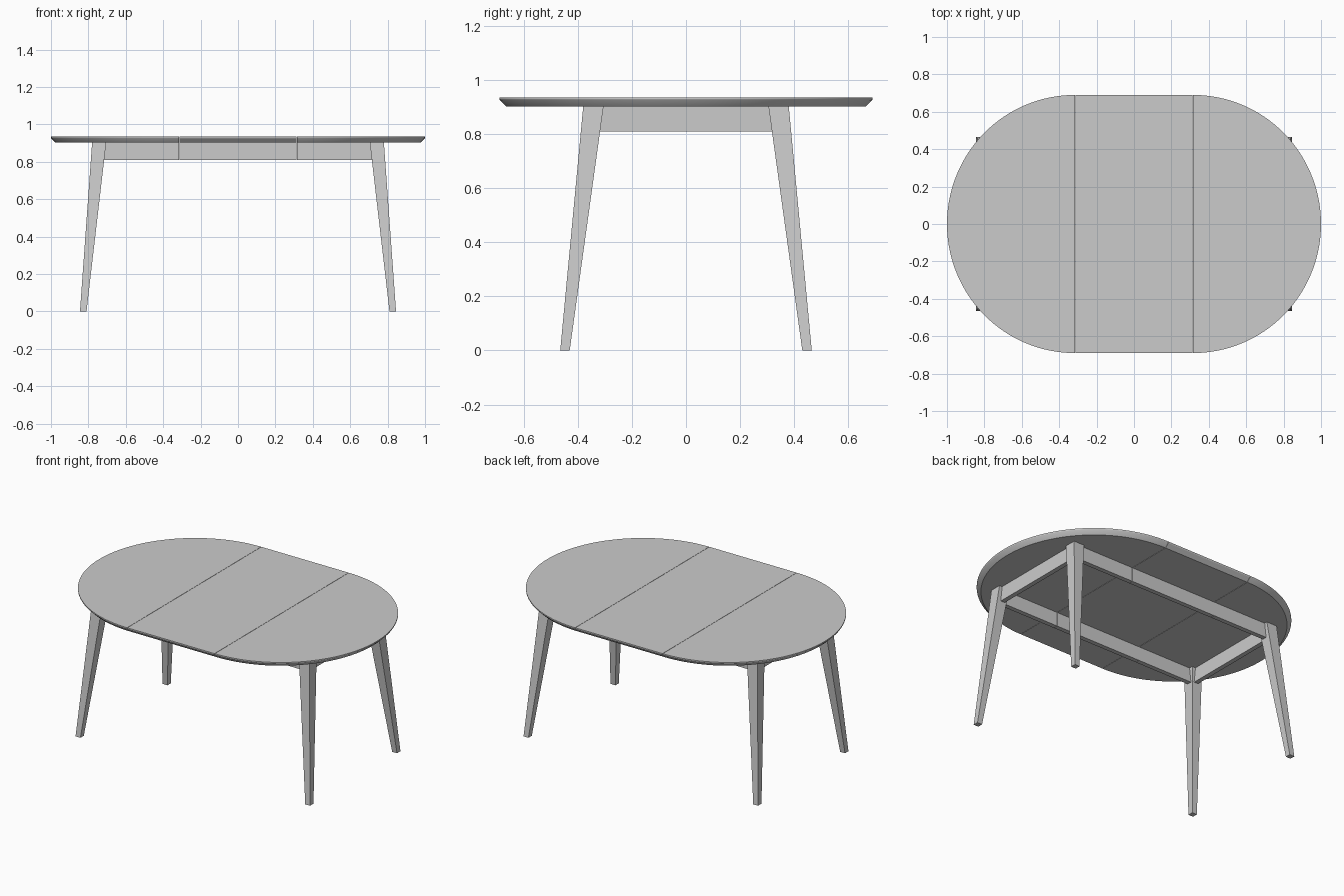
import bpy, bmesh, math
from mathutils import Vector

cube = bpy.data.objects.get("Cube")
if cube:
    bpy.data.objects.remove(cube, do_unlink=True)

grey = bpy.data.materials.new("light grey")
grey.use_nodes = True
colour = (0.6, 0.6, 0.6, 1)
grey.diffuse_color = colour
grey.node_tree.nodes["Principled BSDF"].inputs["Base Color"].default_value = colour

TOP, UNDER, APRON = 0.935, 0.902, 0.81
SEAM, RADIUS, GAP = 0.315, 0.69, 0.001


def loft(name, rings):
    """Solid skinned through a stack of matching rings of points."""
    bm = bmesh.new()
    loops = [[bm.verts.new(p) for p in ring] for ring in rings]
    for a, b in zip(loops, loops[1:]):
        for i in range(len(a)):
            j = (i + 1) % len(a)
            bm.faces.new((a[i], a[j], b[j], b[i]))
    bm.faces.new(loops[0])
    bm.faces.new(loops[-1])
    bmesh.ops.recalc_face_normals(bm, faces=bm.faces)
    mesh = bpy.data.meshes.new(name)
    bm.to_mesh(mesh)
    bm.free()
    mesh.materials.append(grey)
    obj = bpy.data.objects.new(name, mesh)
    bpy.context.collection.objects.link(obj)
    return obj


def rect(x0, x1, y0, y1, z):
    return [(x0, y0, z), (x1, y0, z), (x1, y1, z), (x0, y1, z)]


def box(name, x0, x1, y0, y1, z0, z1):
    return loft(name, [rect(x0, x1, y0, y1, z) for z in (z0, z1)])


def smooth(obj):
    bpy.ops.object.select_all(action="DESELECT")
    obj.select_set(True)
    bpy.context.view_layer.objects.active = obj
    bpy.ops.object.shade_smooth_by_angle(angle=math.radians(20))


# Tabletop: inset and height of the undercut rim, bottom to top
rim = [(0.025, UNDER), (0.002, TOP - 0.01), (0, TOP - 0.006), (0, TOP)]


def half_round(side, inset, z):
    r, n = RADIUS - inset, 64
    ring = []
    for i in range(n + 1):
        a = math.pi * (i / n - 0.5)
        x = side * (SEAM + GAP + (r - GAP) * math.cos(a) * (1 - SEAM - inset) / r)
        ring.append((x, r * math.sin(a), z))
    return ring


for side, label in ((1, "left"), (-1, "right")):
    smooth(loft(f"{label}_top_panel", [half_round(side, i, z) for i, z in rim]))
loft("centre_leaf", [rect(GAP - SEAM, SEAM - GAP, i - RADIUS, RADIUS - i, z) for i, z in rim])

# Splayed, tapered legs
for sx, lr in ((1, "left"), (-1, "right")):
    for sy, fb in ((-1, "front"), (1, "back")):
        foot = rect(sx * 0.81, sx * 0.845, sy * 0.43, sy * 0.465, 0)
        head = rect(sx * 0.705, sx * 0.78, sy * 0.305, sy * 0.38, UNDER)
        loft(f"{fb}_{lr}_leg", [foot, head])

# Aprons: long rails split at the leaf seams, plus the end rails
for sy, fb in ((-1, "front"), (1, "back")):
    y0, y1 = sy * 0.33, sy * 0.36
    box(f"{fb}_apron_centre", GAP - SEAM, SEAM - GAP, y0, y1, APRON, UNDER)
    for sx, lr in ((1, "left"), (-1, "right")):
        box(f"{fb}_apron_{lr}", sx * (SEAM + GAP), sx * 0.73, y0, y1, APRON, UNDER)
for sx, lr in ((1, "left"), (-1, "right")):
    box(f"{lr}_end_apron", sx * 0.73, sx * 0.76, -0.33, 0.33, APRON, UNDER)
